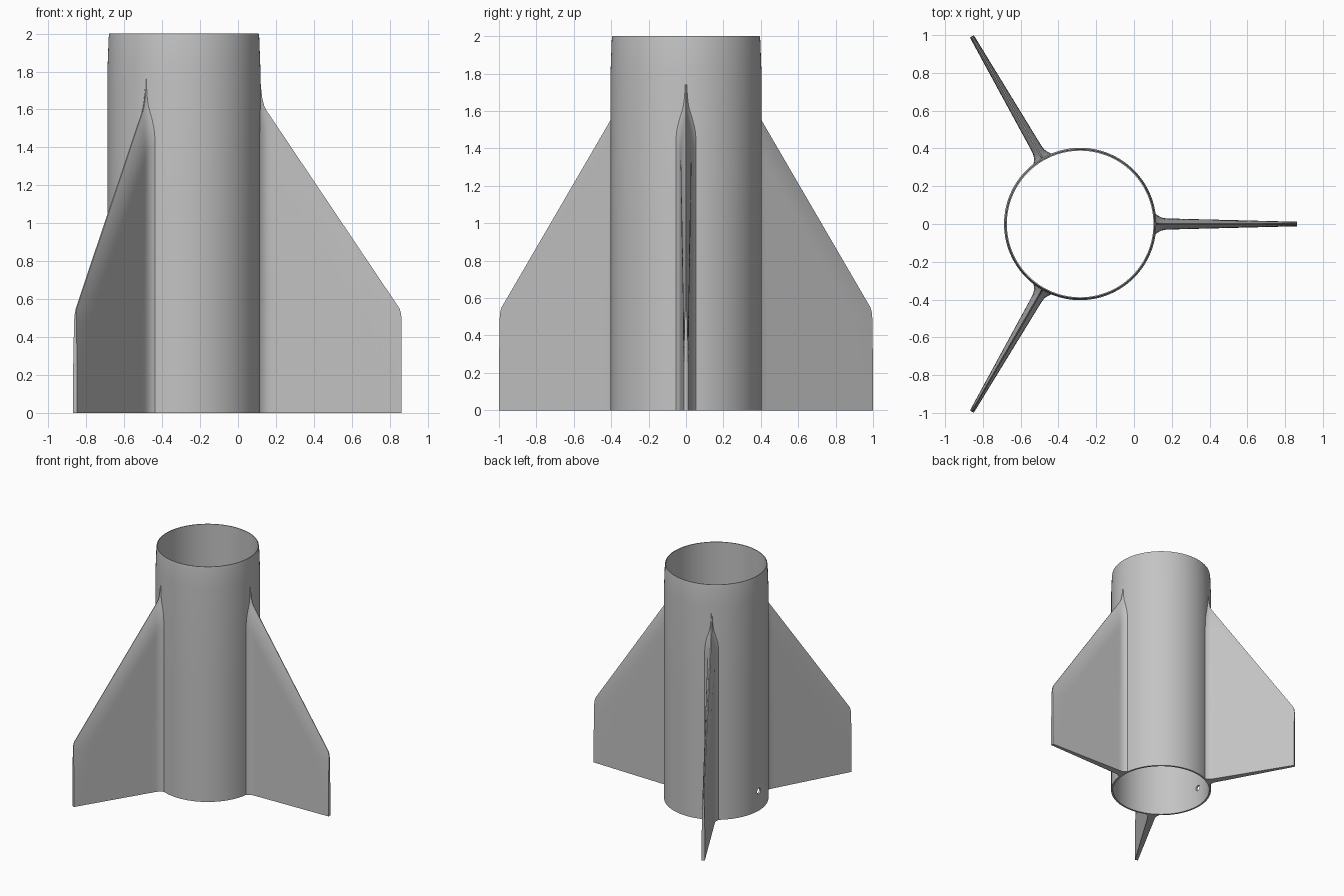
import bpy
import bmesh
import math
from mathutils import Matrix

if "Cube" in bpy.data.objects:
    bpy.data.objects.remove(bpy.data.objects["Cube"], do_unlink=True)

AXIS_X = -0.285
COLUMNS = 26

grey = bpy.data.materials.new("plain_grey")
grey.use_nodes = True
grey.diffuse_color = (0.55, 0.55, 0.55, 1)
grey.node_tree.nodes["Principled BSDF"].inputs["Base Color"].default_value = grey.diffuse_color


def finish(bm, name):
    bmesh.ops.recalc_face_normals(bm, faces=bm.faces)
    mesh = bpy.data.meshes.new(name)
    bm.to_mesh(mesh)
    bm.free()
    mesh.materials.append(grey)
    obj = bpy.data.objects.new(name, mesh)
    bpy.context.collection.objects.link(obj)
    return obj


def select_only(obj):
    bpy.ops.object.select_all(action="DESELECT")
    obj.select_set(True)
    bpy.context.view_layer.objects.active = obj


def bridge(bm, a, b):
    for i in range(len(a)):
        j = (i + 1) % len(a)
        bm.faces.new((a[i], a[j], b[j], b[i]))


# Thin open tube with a slightly tapered collar at the top
def make_tube(segments=128):
    profile = [(0.403, 0), (0.403, 0.08), (0.403, 0.25), (0.403, 1.0), (0.403, 1.82),
               (0.397, 1.98), (0.394, 2), (0.388, 2), (0.388, 1.0), (0.388, 0.25),
               (0.388, 0.08), (0.388, 0)]
    bm = bmesh.new()
    rings = []
    for r, z in profile:
        angles = [math.tau * i / segments for i in range(segments)]
        rings.append([bm.verts.new((AXIS_X + r * math.cos(a), r * math.sin(a), z)) for a in angles])
    for i, ring in enumerate(rings):
        bridge(bm, ring, rings[(i + 1) % len(rings)])
    return finish(bm, "body_tube")


tube = make_tube()

# Small round hole near the bottom, opposite the first fin
bm = bmesh.new()
bmesh.ops.create_cone(bm, cap_ends=True, segments=20, radius1=0.024, radius2=0.024, depth=0.2,
                      matrix=Matrix.Translation((AXIS_X - 0.4, 0, 0.165)) @ Matrix.Rotation(math.pi / 2, 4, "Y"))
cutter = finish(bm, "hole_cutter")
cutter.hide_render = True
cut = tube.modifiers.new("hole", "BOOLEAN")
cut.operation = "DIFFERENCE"
cut.solver = "EXACT"
cut.object = cutter
select_only(tube)
bpy.ops.object.modifier_apply(modifier=cut.name)
bpy.data.objects.remove(cutter, do_unlink=True)
bpy.ops.object.shade_smooth_by_angle(angle=math.radians(30))


# Fin outline: vertical tip, swept leading edge, blend into the tube
def sweep(z):
    return 1.137 - 0.672 * (z - 0.55)


levels = [(0, 1.147), (0.25, 1.147), (0.48, 1.147), (0.51, 1.146), (0.53, 1.143)]
levels += [(0.55 + 0.05 * i, sweep(0.55 + 0.05 * i)) for i in range(21)]
levels += [(1.59, 0.438), (1.62, 0.423), (1.66, 0.413), (1.71, 0.407), (1.76, 0.403)]


# Half thickness: tapers outward, flares at the root, sharpens at the leading edge
def half_thickness(r, z, edge):
    base = 0.031 - 0.019 * (r - 0.4) / 0.747
    flare = 0.028 * max(0, 1 - (r - 0.394) / 0.06) ** 2
    depth = min(1, 0.83 * (max(edge, sweep(z)) - r) / 0.12)
    return 0.003 + (base + flare - 0.003) * (1 - (1 - depth) ** 2)


def make_fin(name, angle):
    bm = bmesh.new()
    loops = []
    root = 0.394
    for z, edge in levels:
        steps = [(1 - math.cos(math.pi * k / COLUMNS)) / 2 for k in range(COLUMNS + 1)]
        side = [(root + (edge - root) * u) for u in steps]
        half = [(r, half_thickness(r, z, edge)) for r in side]
        outline = half + [(r, -t) for r, t in reversed(half)]
        loops.append([bm.verts.new((r, t, z)) for r, t in outline])
    for a, b in zip(loops, loops[1:]):
        bridge(bm, a, b)
    bm.faces.new(loops[0])
    bm.faces.new(loops[-1])
    bmesh.ops.transform(bm, verts=bm.verts,
                        matrix=Matrix.Translation((AXIS_X, 0, 0)) @ Matrix.Rotation(angle, 4, "Z"))
    fin = finish(bm, name)
    select_only(fin)
    bpy.ops.object.shade_smooth_by_angle(angle=math.radians(35))


# Three fins evenly spaced around the tube
for i, name in enumerate(("left_fin", "back_right_fin", "front_right_fin")):
    make_fin(name, i * math.tau / 3)
